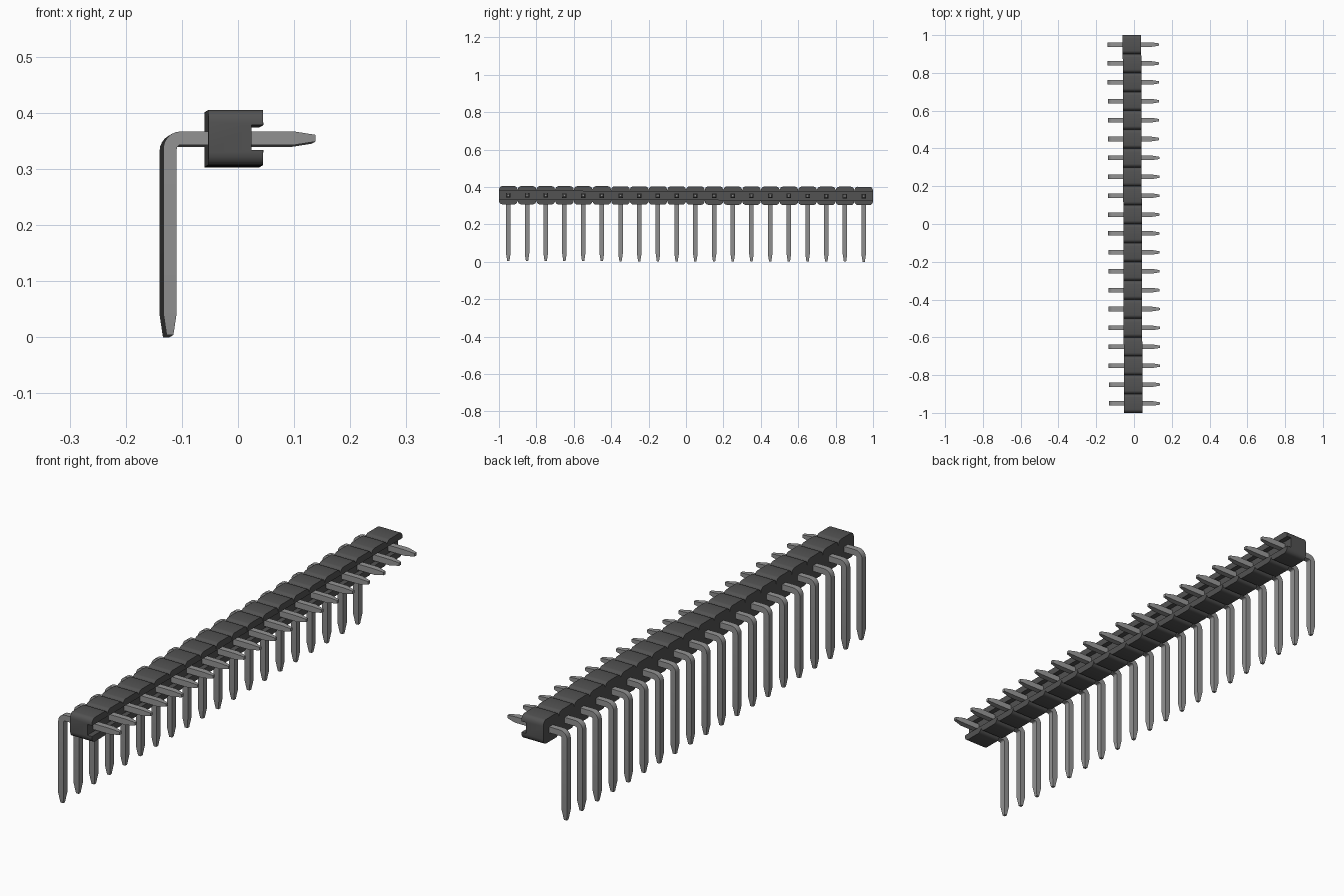
import bpy
import bmesh
from math import sin, cos, pi
from mathutils import Vector

cube = bpy.data.objects.get("Cube")
if cube:
    bpy.data.objects.remove(cube, do_unlink=True)

COUNT, PITCH = 20, 0.1
LEAN_X, LEAN_Z = -0.0035, -0.002   # slight drift of the row along y


def material(name, grey):
    mat = bpy.data.materials.new(name)
    mat.use_nodes = True
    colour = (grey, grey, grey, 1)
    mat.diffuse_color = colour
    mat.node_tree.nodes["Principled BSDF"].inputs["Base Color"].default_value = colour
    return mat


plastic = material("dark grey plastic", 0.085)
metal = material("grey metal", 0.29)


def make_object(name, bm, mat):
    bmesh.ops.recalc_face_normals(bm, faces=bm.faces)
    mesh = bpy.data.meshes.new(name)
    bm.to_mesh(mesh)
    bm.free()
    mesh.materials.append(mat)
    obj = bpy.data.objects.new(name, mesh)
    bpy.context.collection.objects.link(obj)
    return obj


def lean(bm):
    for v in bm.verts:
        v.co.x += LEAN_X * v.co.y
        v.co.z += LEAN_Z * v.co.y


def prism(outline, x0, x1):
    """Extrude a (y, z) outline along x."""
    bm = bmesh.new()
    face = bm.faces.new([bm.verts.new((x0, y, z)) for y, z in outline])
    ext = bmesh.ops.extrude_face_region(bm, geom=[face])
    moved = [v for v in ext["geom"] if isinstance(v, bmesh.types.BMVert)]
    bmesh.ops.translate(bm, verts=moved, vec=(x1 - x0, 0, 0))
    lean(bm)
    return bm


# Housing: scalloped outline, rounded shoulders on every position
Z_MID, HALF_H, ROUND_Y, ROUND_Z, STEPS = 0.354, 0.049, 0.018, 0.022, 4
half = PITCH / 2
top = []
for i in range(COUNT):
    yc = (i - (COUNT - 1) / 2) * PITCH
    arc = [(half - ROUND_Y * (1 - cos(a)), HALF_H - ROUND_Z * (1 - sin(a)))
           for a in (k * pi / 2 / STEPS for k in range(STEPS + 1))]
    left = [(yc - dy, dz) for dy, dz in arc]
    right = [(yc + dy, dz) for dy, dz in reversed(arc)]
    top += left[0 if i == 0 else 1:] + right
outline = [(y, Z_MID + z) for y, z in top] + [(y, Z_MID - z) for y, z in reversed(top)]
housing = make_object("housing", prism(outline, -0.0565, 0.0415), plastic)

# Long slot in the mating face
slot = [(-1.1, 0.332), (1.1, 0.332), (1.1, 0.376), (-1.1, 0.376)]
cutter = make_object("slot_cutter", prism(slot, 0.0205, 0.08), plastic)
cutter.hide_render = True
cutter.hide_set(True)
cut = housing.modifiers.new("slot", "BOOLEAN")
cut.operation, cut.solver, cut.object = "DIFFERENCE", "EXACT", cutter
bpy.context.view_layer.update()
cut_mesh = bpy.data.meshes.new_from_object(
    housing.evaluated_get(bpy.context.evaluated_depsgraph_get()))
housing.modifiers.clear()
housing.data = cut_mesh
bpy.data.objects.remove(cutter, do_unlink=True)

# Bent pin: square rings (x, z, direction angle, half size) swept along an L path
W, TIP, BEND = 0.012, 0.006, 0.019
LEG_X, PIN_Z = -0.1245, 0.353
rings = [(LEG_X, 0.002, pi / 2, TIP), (LEG_X, 0.042, pi / 2, W)]
for k in range(7):
    a = pi / 2 * k / 6
    rings.append((LEG_X + BEND * (1 - cos(a)), PIN_Z - BEND * (1 - sin(a)), pi / 2 - a, W))
rings += [(0.097, PIN_Z, 0, W), (0.135, PIN_Z, 0, TIP)]

bm = bmesh.new()
loops = []
for x, z, a, w in rings:
    side = Vector((-sin(a), 0, cos(a))) * w
    across = Vector((0, w, 0))
    centre = Vector((x, 0, z))
    loops.append([bm.verts.new(centre + s * side + t * across)
                  for s, t in ((1, 1), (1, -1), (-1, -1), (-1, 1))])
for a, b in zip(loops, loops[1:]):
    for k in range(4):
        j = (k + 1) % 4
        bm.faces.new((a[k], a[j], b[j], b[k]))
bm.faces.new(loops[0])
bm.faces.new(loops[-1])
pin = make_object("pin_01", bm, metal)

# Keep sharp edges crisp, round parts smooth
bpy.ops.object.select_all(action="DESELECT")
for obj in (housing, pin):
    obj.select_set(True)
bpy.context.view_layer.objects.active = housing
bpy.ops.object.shade_smooth_by_angle(angle=pi / 6)

# Repeat the pin along the row
for i in range(COUNT):
    y = (i - (COUNT - 1) / 2) * PITCH
    obj = pin
    if i:
        obj = pin.copy()
        obj.name = f"pin_{i + 1:02d}"
        bpy.context.collection.objects.link(obj)
    obj.location = (LEAN_X * y, y, LEAN_Z * y)
